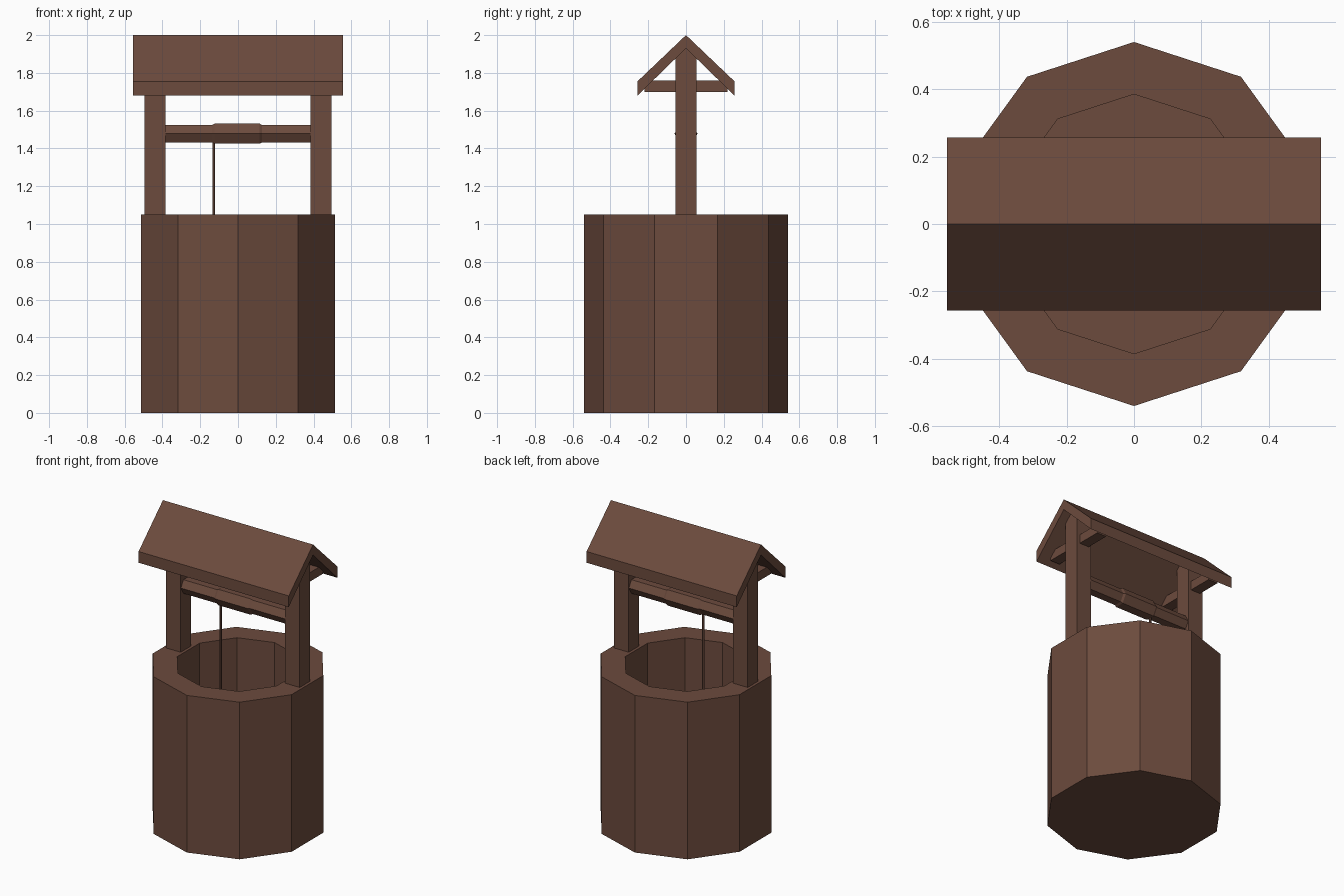
import bpy, bmesh, math
from mathutils import Vector

if "Cube" in bpy.data.objects:
    bpy.data.objects.remove(bpy.data.objects["Cube"])

wood = bpy.data.materials.new("brown_wood")
wood.diffuse_color = (0.15, 0.07, 0.047, 1)
wood.use_nodes = True
wood.node_tree.nodes["Principled BSDF"].inputs["Base Color"].default_value = wood.diffuse_color


def finish(name, bm):
    bmesh.ops.recalc_face_normals(bm, faces=bm.faces)
    me = bpy.data.meshes.new(name)
    bm.to_mesh(me)
    bm.free()
    me.materials.append(wood)
    ob = bpy.data.objects.new(name, me)
    bpy.context.collection.objects.link(ob)
    return ob


def box(name, lo, hi):
    bm = bmesh.new()
    bmesh.ops.create_cube(bm, size=1)
    lo, hi = Vector(lo), Vector(hi)
    for v in bm.verts:
        v.co = Vector([(lo[i] + hi[i]) / 2 + v.co[i] * (hi[i] - lo[i]) for i in range(3)])
    return finish(name, bm)


def loft(name, rings):
    """Join equal-sized rings of points, capping both ends."""
    bm = bmesh.new()
    loops = [[bm.verts.new(p) for p in ring] for ring in rings]
    n = len(loops[0])
    for a, b in zip(loops, loops[1:]):
        for i in range(n):
            j = (i + 1) % n
            bm.faces.new((a[i], a[j], b[j], b[i]))
    bm.faces.new(loops[0])
    bm.faces.new(loops[-1])
    return finish(name, bm)


def ring_z(r, z, n=10):
    return [(r * math.sin(2 * math.pi * i / n), r * math.cos(2 * math.pi * i / n), z) for i in range(n)]


def ring_x(r, x, z, n=6):
    return [(x, r * math.cos(2 * math.pi * i / n), z + r * math.sin(2 * math.pi * i / n)) for i in range(n)]


# ten-sided well wall with hollow shaft
loft("well_wall", [ring_z(0.54, 0), ring_z(0.54, 1.05), ring_z(0.385, 1.05), ring_z(0.385, 0.1)])

# posts and the short beams under the roof
for side, s in (("left", -1), ("right", 1)):
    box(side + "_post", (s * 0.44 - 0.055, -0.055, 1.04), (s * 0.44 + 0.055, 0.055, 1.93))
    box(side + "_roof_beam", (s * 0.44 - 0.035, -0.22, 1.70), (s * 0.44 + 0.035, 0.22, 1.76))

# gabled roof slab
profile = [(-0.257, 1.68), (-0.257, 1.755), (0, 2.0), (0.257, 1.755), (0.257, 1.68), (0, 1.93)]
loft("roof", [[(x, y, z) for y, z in profile] for x in (-0.555, 0.555)])

# axle, rope drum with chamfered ends, hanging rope
loft("axle", [ring_x(0.053, x, 1.478) for x in (-0.39, 0.39)])
loft("rope_drum", [ring_x(r, x, 1.478) for r, x in
                   ((0.053, -0.138), (0.061, -0.125), (0.061, 0.115), (0.053, 0.128))])
loft("rope", [[(x - 0.128, y, z) for x, y, _ in ring_z(0.007, 0, 6)] for z in (0.5, 1.45)])
